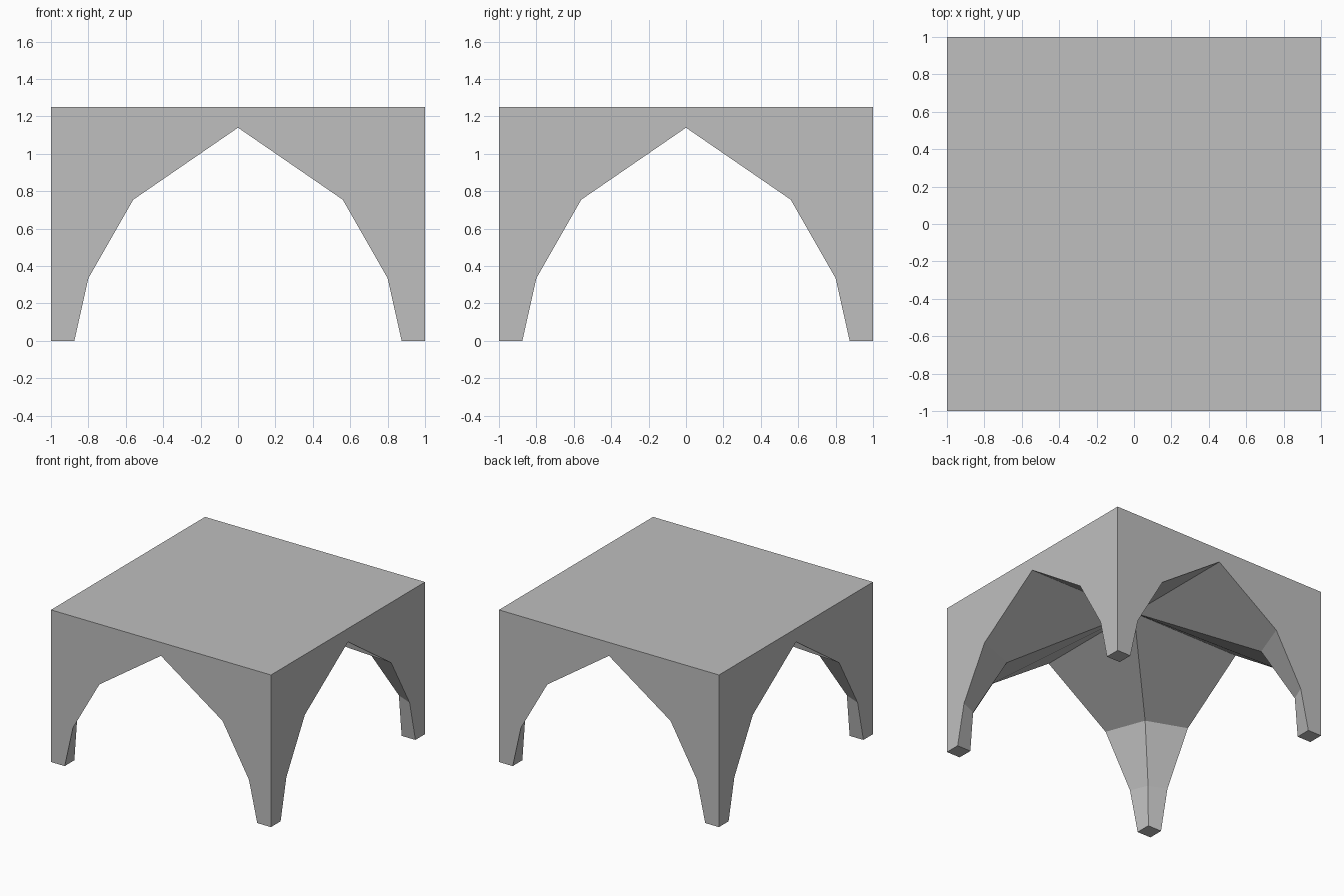
import bpy, bmesh, math
from mathutils import Matrix

cube = bpy.data.objects.get("Cube")
if cube:
    bpy.data.objects.remove(cube, do_unlink=True)

HEIGHT = 1.25
APEX = 1.14
# Leg sections from the foot up: arch edge on the wall, inner ridge, height
SECTIONS = [(0.875, 0.875, 0.0), (0.8, 0.86, 0.335), (0.56, 0.68, 0.755)]


def add_corner(bm, angle):
    """One quarter of the vaulted block: leg, walls, roof and vault."""
    verts = []

    def v(x, y, z):
        verts.append(bm.verts.new((x, y, z)))
        return verts[-1]

    front = [v(w, 1, z) for w, r, z in SECTIONS]
    ridge = [v(r, r, z) for w, r, z in SECTIONS]
    side = [v(1, w, z) for w, r, z in SECTIONS]
    front_apex, side_apex = v(0, 1, APEX), v(1, 0, APEX)
    crown = v(0, 0, APEX)
    foot, corner = v(1, 1, 0), v(1, 1, HEIGHT)
    front_top, side_top, roof_mid = v(0, 1, HEIGHT), v(1, 0, HEIGHT), v(0, 0, HEIGHT)

    # Outer walls, roof and foot
    bm.faces.new([foot, *front, front_apex, front_top, corner])
    bm.faces.new([foot, *side, side_apex, side_top, corner])
    bm.faces.new([roof_mid, side_top, corner, front_top])
    bm.faces.new([foot, front[0], ridge[0], side[0]])
    # Inner faces of the leg, then the vault up to the crown
    for edge, apex in ((front, front_apex), (side, side_apex)):
        for i in range(len(SECTIONS) - 1):
            bm.faces.new([edge[i], edge[i + 1], ridge[i + 1], ridge[i]])
        bm.faces.new([crown, apex, edge[-1], ridge[-1]])

    bmesh.ops.rotate(bm, verts=verts, matrix=Matrix.Rotation(angle, 3, "Z"))


# Four corners joined into one solid with clean flat faces
bm = bmesh.new()
for k in range(4):
    add_corner(bm, k * math.pi / 2)
bmesh.ops.remove_doubles(bm, verts=bm.verts[:], dist=0.001)
bmesh.ops.dissolve_limit(bm, angle_limit=math.radians(1),
                         verts=bm.verts[:], edges=bm.edges[:])
bmesh.ops.recalc_face_normals(bm, faces=bm.faces[:])
mesh = bpy.data.meshes.new("vaulted_block")
bm.to_mesh(mesh)
bm.free()

# Plain grey stone
grey = (0.52, 0.52, 0.52, 1)
stone = bpy.data.materials.new("grey_stone")
stone.use_nodes = True
stone.diffuse_color = grey
stone.node_tree.nodes["Principled BSDF"].inputs["Base Color"].default_value = grey
mesh.materials.append(stone)

block = bpy.data.objects.new("vaulted_block", mesh)
bpy.context.collection.objects.link(block)
